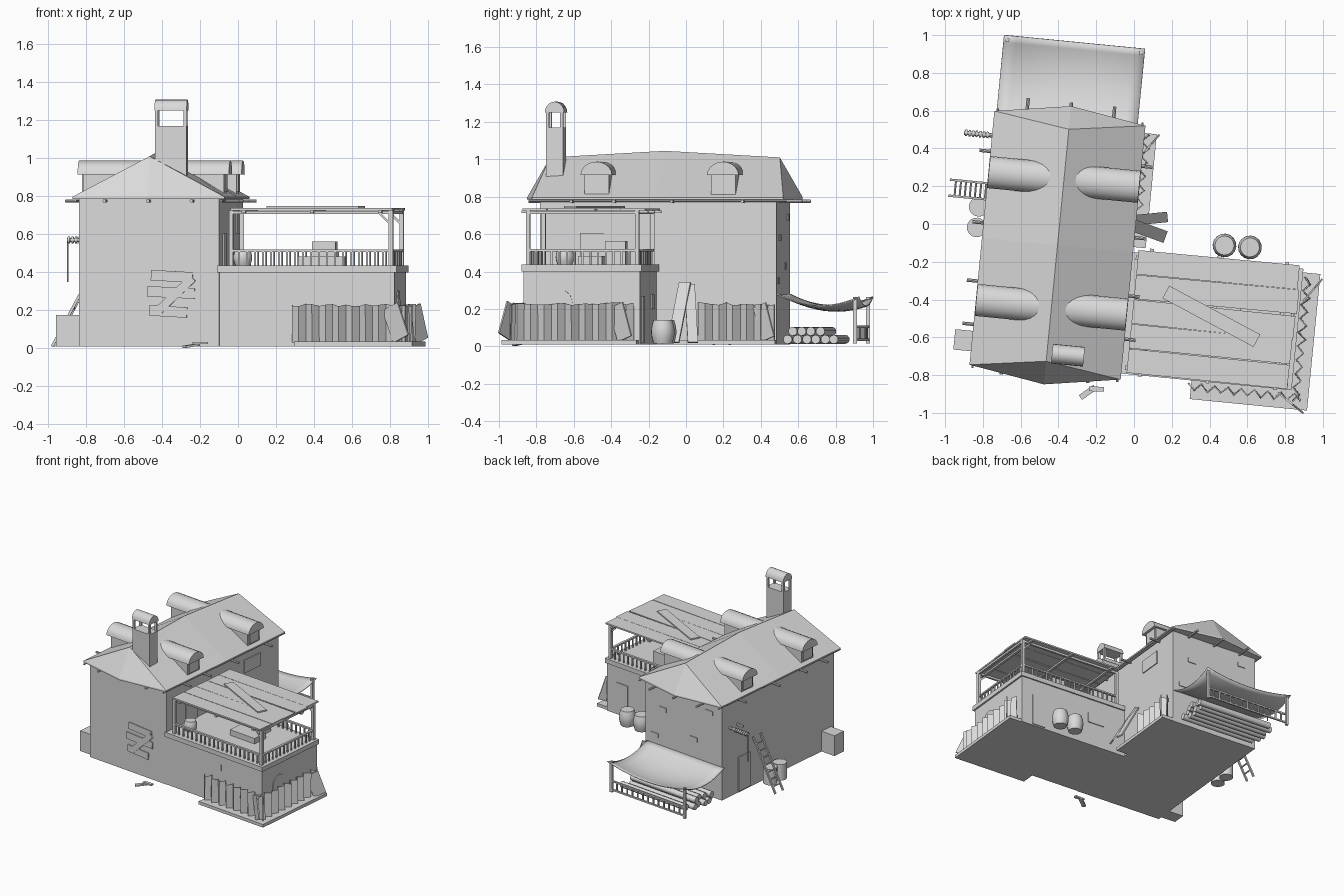
import bpy, bmesh, math, random
from mathutils import Matrix, Vector

random.seed(4)
if "Cube" in bpy.data.objects:
    bpy.data.objects.remove(bpy.data.objects["Cube"], do_unlink=True)

grey = bpy.data.materials.new("plain_grey")
grey.use_nodes = True
grey.diffuse_color = (0.7, 0.7, 0.7, 1)
grey.node_tree.nodes["Principled BSDF"].inputs["Base Color"].default_value = (0.7, 0.7, 0.7, 1)

# the whole site is turned slightly on its plot
SITE = Matrix.Translation((-0.405, -0.1125, 0)) @ Matrix.Rotation(math.radians(-5.6), 4, 'Z')


def finish(name, bm, smooth=False, thick=0):
    bmesh.ops.recalc_face_normals(bm, faces=bm.faces)
    bm.transform(SITE)
    me = bpy.data.meshes.new(name)
    bm.to_mesh(me)
    bm.free()
    me.materials.append(grey)
    ob = bpy.data.objects.new(name, me)
    bpy.context.collection.objects.link(ob)
    if thick:
        mod = ob.modifiers.new("thickness", 'SOLIDIFY')
        mod.thickness = thick
        mod.offset = 0
    if smooth:
        bpy.ops.object.select_all(action='DESELECT')
        ob.select_set(True)
        bpy.context.view_layer.objects.active = ob
        bpy.ops.object.shade_smooth_by_angle(angle=math.radians(40))
    return ob


def box(name, x0, x1, y0, y1, z0, z1):
    bm = bmesh.new()
    bmesh.ops.create_cube(bm, size=1)
    size = Matrix.Diagonal((x1 - x0, y1 - y0, z1 - z0, 1))
    bm.transform(Matrix.Translation(((x0 + x1) / 2, (y0 + y1) / 2, (z0 + z1) / 2)) @ size)
    return finish(name, bm)


def along(p, q):
    p, q = Vector(p), Vector(q)
    turn = (q - p).to_track_quat('Z', 'Y').to_matrix().to_4x4()
    return Matrix.Translation((p + q) / 2) @ turn, (q - p).length


def beam(name, p, q, w, t):
    place, length = along(p, q)
    bm = bmesh.new()
    bmesh.ops.create_cube(bm, size=1)
    bm.transform(place @ Matrix.Diagonal((w, t, length, 1)))
    return finish(name, bm)


def rod(name, p, q, r, sides=8):
    place, length = along(p, q)
    bm = bmesh.new()
    bmesh.ops.create_cone(bm, cap_ends=True, segments=sides, radius1=r, radius2=r, depth=length)
    bm.transform(place)
    return finish(name, bm, smooth=True)


def prism_x(name, profile, x0, x1, smooth=False):
    bm = bmesh.new()
    face = bm.faces.new([bm.verts.new((x0, y, z)) for y, z in profile])
    new = bmesh.ops.extrude_face_region(bm, geom=[face])["geom"]
    bmesh.ops.translate(bm, verts=[v for v in new if isinstance(v, bmesh.types.BMVert)], vec=(x1 - x0, 0, 0))
    return finish(name, bm, smooth)


def arch(cy, cz, ry, rz, n=10):
    return [(cy + ry * math.cos(math.pi * i / n), cz + rz * math.sin(math.pi * i / n)) for i in range(n + 1)]


def barrel(name, x, y, z, r, h, bulge=0.8):
    bm = bmesh.new()
    rings = []
    for k in range(7):
        t = k / 6
        rad = r * (bulge + (1 - bulge) * math.sin(math.pi * t))
        rings.append([bm.verts.new((x + rad * math.cos(a * math.tau / 16), y + rad * math.sin(a * math.tau / 16),
                                    z + h * t)) for a in range(16)])
    for lo, hi in zip(rings, rings[1:]):
        for a in range(16):
            bm.faces.new((lo[a], lo[a - 1], hi[a - 1], hi[a]))
    bm.faces.new(rings[0])
    bm.faces.new(rings[-1])
    return finish(name, bm, smooth=True)


def fence(name, p, q, out):
    # folded sheet with an uneven upper edge
    p, q, out = Vector(p), Vector(q), Vector(out)
    n = round((q - p).length / 0.036)
    bm = bmesh.new()
    last = None
    for i in range(n + 1):
        c = p.lerp(q, i / n) + out * (0.018 if i % 2 else -0.018)
        top = c + out * random.uniform(-0.008, 0.008) + Vector((0, 0, random.uniform(0.19, 0.205)))
        pair = bm.verts.new(c), bm.verts.new(top)
        if last:
            bm.faces.new((last[0], pair[0], pair[1], last[1]))
        last = pair
    return finish(name, bm, thick=0.008)


# house walls and hipped roof
box("house_walls", -0.37, 0.37, -0.635, 0.635, 0.01, 0.79)
bm = bmesh.new()
eave = [(-0.402, -0.675), (0, -0.74), (0.402, -0.675), (0.402, 0), (0.402, 0.675), (0, 0.74), (-0.402, 0.675), (-0.402, 0)]
low = [bm.verts.new((x, y, 0.785)) for x, y in eave]
rim = [bm.verts.new((x, y, 0.797)) for x, y in eave]
front, mid, back = [bm.verts.new((0, y, z)) for y, z in ((-0.617, 1.01), (0, 1.045), (0.617, 1.01))]
bm.faces.new(low)
for i in range(8):
    bm.faces.new((low[i - 1], low[i], rim[i], rim[i - 1]))
for f in ((0, 1, front), (1, 2, front), (2, 3, mid, front), (3, 4, back, mid),
          (4, 5, back), (5, 6, back), (6, 7, mid, back), (7, 0, front, mid)):
    bm.faces.new([rim[v] if isinstance(v, int) else v for v in f])
finish("house_roof", bm)
for y in (-0.46, -0.23, 0.08, 0.46):
    rod("eave_cross_pole", (-0.46, y, 0.775), (0.46, y, 0.775), 0.009)
for x in (-0.23, 0, 0.23):
    rod("eave_long_pole", (x, -0.71, 0.775), (x, 0.76, 0.775), 0.009)
for x in (-0.385, 0.385):
    rod("eave_side_pole", (x, -0.69, 0.778), (x, 0.69, 0.778), 0.006)

# dormers
for s in (-1, 1):
    for y in (-0.33, 0.35):
        box("dormer_body", *sorted((s * 0.1, s * 0.372)), y - 0.066, y + 0.066, 0.8, 0.935)
        prism_x("dormer_hood", arch(y, 0.915, 0.085, 0.072), s * 0.04, s * 0.4, True)
        box("dormer_window", *sorted((s * 0.372, s * 0.379)), y - 0.05, y + 0.05, 0.825, 0.915)

# chimney with open lantern and rounded cap
cx, cy = 0.112, -0.574
box("chimney_stack", cx - 0.083, cx + 0.083, cy - 0.046, cy + 0.046, 0.85, 1.17)
for sx in (-1, 1):
    for sy in (-1, 1):
        x, y = cx + sx * 0.075, cy + sy * 0.038
        box("chimney_post", x - 0.008, x + 0.008, y - 0.008, y + 0.008, 1.165, 1.255)
prism_x("chimney_cap", arch(cy, 1.25, 0.052, 0.058), cx - 0.085, cx + 0.085, True)

# terrace block
box("terrace_body", 0.36, 1.295, -0.632, -0.008, 0.01, 0.4)
box("terrace_ledge", 0.36, 1.308, -0.643, 0.003, 0.4, 0.437)
X0, X1, Y0, Y1 = 0.43, 1.275, -0.61, -0.025
corners = [(X0, Y0), (X1, Y0), (X1, Y1), (X0, Y1)]
for x, y in corners:
    box("terrace_post", x - 0.011, x + 0.011, y - 0.011, y + 0.011, 0.43, 0.725)
for x, y in corners[1:3]:
    beam("post_brace", (x, y, 0.65), (x - 0.07, y, 0.72), 0.012, 0.012)
for (ax, ay), (bx, by) in zip(corners, corners[1:]):
    beam("railing_top", (ax, ay, 0.513), (bx, by, 0.513), 0.018, 0.012)
    beam("terrace_roof_beam", (ax, ay, 0.715), (bx, by, 0.715), 0.016, 0.016)
    n = round(math.hypot(bx - ax, by - ay) / 0.042)
    for i in range(1, n):
        x, y = ax + (bx - ax) * i / n, ay + (by - ay) * i / n
        box("baluster", x - 0.005, x + 0.005, y - 0.005, y + 0.005, 0.43, 0.51)

# plank canopy above the terrace
for i in range(5):
    y = -0.637 + i * 0.131
    tilt = random.uniform(-0.006, 0.006)
    beam("canopy_plank", (0.43, y + 0.065, 0.731), (1.295 + random.uniform(-0.012, 0.005), y + 0.065 + tilt, 0.731),
         0.128, 0.012)
for x in (0.5, 0.86, 1.22):
    beam("canopy_joist", (x, -0.65, 0.719), (x, 0.03, 0.719), 0.02, 0.014)
beam("loose_plank", (0.595, -0.19, 0.744), (1.1, -0.4, 0.744), 0.075, 0.01)

# things on the terrace
barrel("terrace_barrel", 0.48, -0.49, 0.437, 0.05, 0.08)
box("terrace_crate", 0.82, 0.945, -0.23, -0.12, 0.437, 0.562)
box("terrace_bench", 0.76, 1.0, -0.37, -0.24, 0.437, 0.482)
box("terrace_door", 0.37, 0.378, -0.42, -0.29, 0.437, 0.605)

# barricades with plinths
box("front_plinth", 0.776, 1.4, -0.742, -0.62, 0.01, 0.035)
box("side_plinth", 1.29, 1.4, -0.742, -0.016, 0.01, 0.035)
box("house_plinth", 0.36, 0.466, 0.03, 0.636, 0.01, 0.035)
fence("front_barricade", (0.76, -0.677, 0.03), (1.36, -0.677, 0.03), (0, -1, 0))
fence("side_barricade", (1.335, -0.7, 0.03), (1.335, -0.04, 0.03), (1, 0, 0))
fence("house_barricade", (0.41, 0.22, 0.03), (0.41, 0.63, 0.03), (1, 0, 0))
beam("front_leaning_sheet", (1.34, -0.73, 0.05), (1.28, -0.69, 0.22), 0.01, 0.11)
beam("side_leaning_sheet", (1.385, -0.08, 0.04), (1.35, -0.13, 0.22), 0.01, 0.1)
beam("house_leaning_sheet", (0.455, 0.6, 0.04), (0.42, 0.55, 0.22), 0.01, 0.09)
beam("leaning_board", (0.56, 0.205, 0.02), (0.385, 0.17, 0.33), 0.055, 0.012)
beam("leaning_board", (0.56, 0.1, 0.02), (0.385, 0.145, 0.34), 0.065, 0.012)

# barrels behind the terrace and beside the house
barrel("yard_barrel", 0.88, 0.085, 0.015, 0.063, 0.125)
barrel("yard_barrel", 1.015, 0.088, 0.015, 0.063, 0.125)
barrel("side_cask", -0.435, 0.162, 0.01, 0.052, 0.13, 1)
barrel("side_cask", -0.435, 0.052, 0.01, 0.052, 0.13, 1)

# left side: box, ladder, winch
box("side_box", -0.495, -0.36, -0.603, -0.495, 0.01, 0.175)
for y in (0.205, 0.29):
    beam("ladder_rail", (-0.595, y, 0.01), (-0.38, y, 0.41), 0.012, 0.014)
for i in range(1, 8):
    x, z = -0.595 + 0.215 * i / 8, 0.01 + 0.4 * i / 8
    rod("ladder_rung", (x, 0.205, z), (x, 0.29, z), 0.006, 6)
rod("winch_drum", (-0.55, 0.545, 0.57), (-0.36, 0.545, 0.57), 0.011)
for i in range(7):
    x = -0.545 + i * 0.019
    rod("winch_coil", (x, 0.545, 0.57), (x + 0.011, 0.545, 0.57), 0.018, 10)
rod("winch_rope", (-0.545, 0.545, 0.35), (-0.545, 0.545, 0.57), 0.004, 6)
beam("winch_arm", (-0.43, 0.46, 0.57), (-0.36, 0.46, 0.57), 0.015, 0.015)
box("side_door", -0.377, -0.37, 0.32, 0.45, 0.02, 0.3)

# back: cloth awning, posts, rail and stacked logs
bm = bmesh.new()
N = 12
grid = []
for j in range(N + 1):
    for i in range(N + 1):
        u, v = i / N, j / N
        z = 0.28 - 0.015 * v - 0.22 * v * (1 - v) - 0.2 * v * u * (1 - u)
        grid.append(bm.verts.new((-0.39 + 0.75 * u, 0.63 + 0.45 * v, z)))
for j in range(N):
    for i in range(N):
        k = j * (N + 1) + i
        bm.faces.new((grid[k], grid[k + 1], grid[k + N + 2], grid[k + N + 1]))
finish("cloth_awning", bm, smooth=True, thick=0.006)
for x in (-0.37, 0.34):
    box("awning_post", x - 0.01, x + 0.01, 1.045, 1.065, 0.015, 0.265)
for z in (0.035, 0.105):
    beam("awning_rail", (-0.37, 1.055, z), (0.34, 1.055, z), 0.012, 0.012)
for i in range(1, 14):
    x = -0.37 + 0.71 * i / 14
    box("awning_baluster", x - 0.005, x + 0.005, 1.05, 1.06, 0.03, 0.105)
for row, count in enumerate((6, 4)):
    for i in range(count):
        y, z = 0.69 + 0.05 * i + 0.025 * row, 0.037 + 0.043 * row
        shift = random.uniform(-0.03, 0.03)
        rod("stacked_log", (-0.32 + shift, y, z), (0.31 + shift, y, z), 0.024, 10)

# boarded window, shutters and doors as thin plates
for z, x0, x1 in ((0.385, 0.01, 0.23), (0.3, -0.01, 0.24), (0.2, 0.0, 0.2)):
    beam("window_board", (x0, -0.636, z), (x1, -0.636, z - 0.012), 0.014, 0.055)
beam("diagonal_board", (0.04, -0.642, 0.19), (0.23, -0.642, 0.37), 0.012, 0.045)
box("house_side_window", 0.37, 0.377, 0.245, 0.43, 0.605, 0.71)
box("terrace_slit", 0.895, 0.903, -0.638, -0.632, 0.28, 0.33)
prism_x("arched_door", [(-0.51, 0.01)] + arch(-0.44, 0.23, 0.07, 0.075)[::-1] + [(-0.37, 0.01)], 1.294, 1.301)
box("terrace_back_door", 1.09, 1.2, -0.008, -0.001, 0.02, 0.27)
box("terrace_back_window", 0.56, 0.7, -0.008, -0.001, 0.2, 0.28)
for x, z in ((-0.25, 0.69), (0.2, 0.58), (-0.1, 0.43), (0.28, 0.35)):
    box("wall_brick", x - 0.035, x + 0.035, 0.635, 0.641, z - 0.018, z + 0.018)

# scrap wood on the ground
beam("scrap_wood", (0.2, -0.79, 0.008), (0.27, -0.73, 0.02), 0.03, 0.012)
beam("scrap_wood", (0.24, -0.74, 0.028), (0.32, -0.735, 0.028), 0.025, 0.012)
